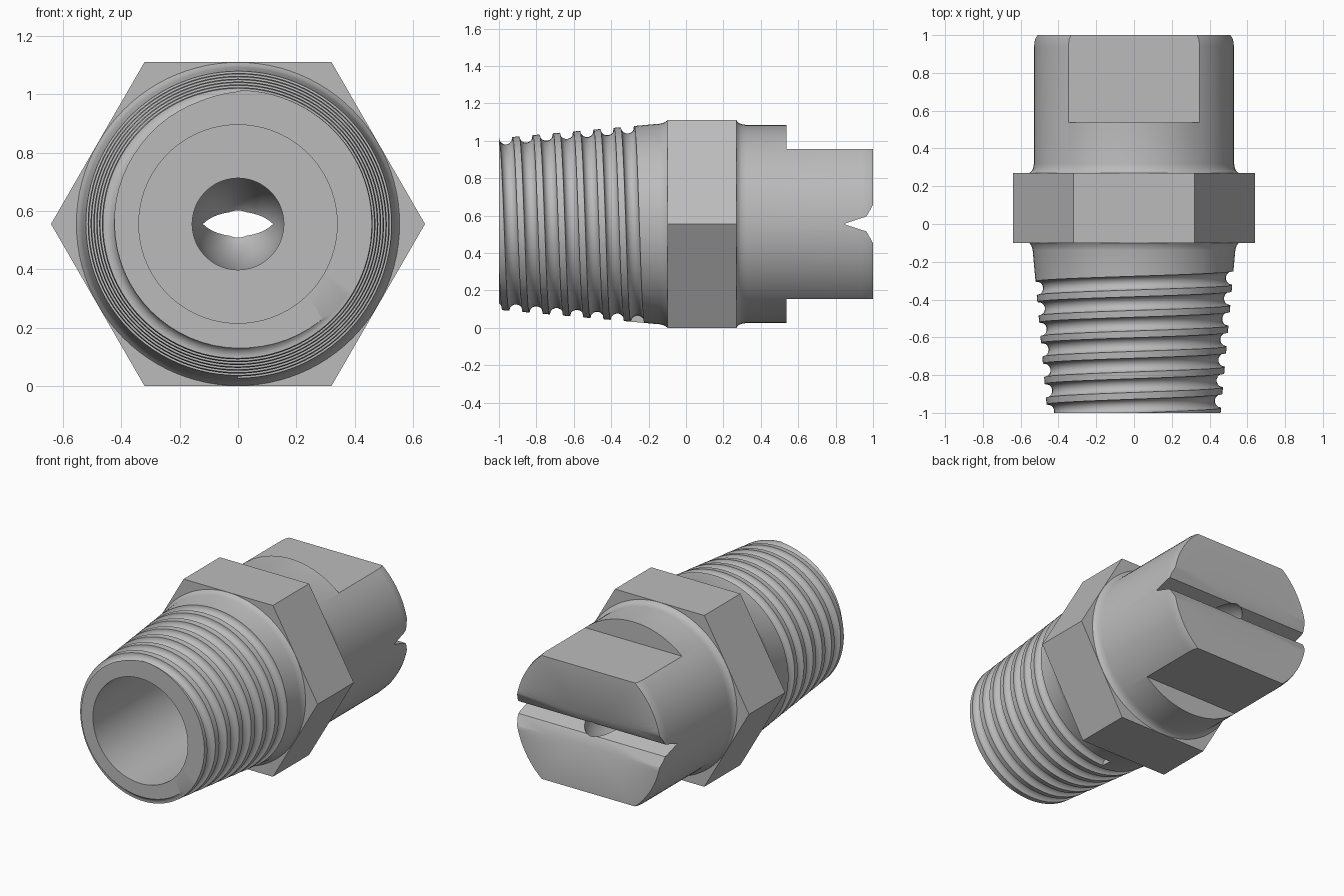
import bpy, bmesh
from math import sin, cos, pi, sqrt, radians

AXIS_Z = 0.555      # height of the nozzle axis
PITCH = 0.1085      # thread pitch

if "Cube" in bpy.data.objects:
    bpy.data.objects.remove(bpy.data.objects["Cube"])

steel = bpy.data.materials.new("grey_metal")
steel.use_nodes = True
steel.diffuse_color = (0.5, 0.5, 0.5, 1)
steel.node_tree.nodes["Principled BSDF"].inputs["Base Color"].default_value = (0.5, 0.5, 0.5, 1)


def finish(name, bm):
    bmesh.ops.recalc_face_normals(bm, faces=bm.faces)
    mesh = bpy.data.meshes.new(name)
    bm.to_mesh(mesh)
    bm.free()
    mesh.materials.append(steel)
    obj = bpy.data.objects.new(name, mesh)
    bpy.context.collection.objects.link(obj)
    return obj


def skin(bm, rings, closed):
    """Quads between successive rings of points; caps the ends if open."""
    rings = [[bm.verts.new(p) for p in ring] for ring in rings]
    n = len(rings[0])
    pairs = list(zip(rings, rings[1:]))
    if closed:
        pairs.append((rings[-1], rings[0]))
    for a, b in pairs:
        for j in range(n):
            k = (j + 1) % n
            bm.faces.new((a[j], a[k], b[k], b[j]))
    if not closed:
        bm.faces.new(rings[0])
        bm.faces.new(rings[-1])


def lathe(name, profile, sides):
    """Spin a closed (y, radius) outline about the nozzle axis."""
    bm = bmesh.new()
    angles = [2 * pi * i / sides for i in range(sides)]
    skin(bm, [[(r * cos(a), y, AXIS_Z + r * sin(a)) for y, r in profile] for a in angles], True)
    bmesh.ops.remove_doubles(bm, verts=bm.verts, dist=1e-5)
    bad = [f for f in bm.faces if f.calc_area() < 1e-10]
    bmesh.ops.delete(bm, geom=bad, context='FACES')
    return finish(name, bm)


def prism(name, outline, half_width):
    """Extrude a (y, z from axis) outline across x."""
    bm = bmesh.new()
    skin(bm, [[(x, y, AXIS_Z + z) for y, z in outline] for x in (-half_width, half_width)], False)
    return finish(name, bm)


def taper(y):
    return 0.516 + 0.09 * (y + 0.365)


def thread_cutter(radius=0.037, steps=64, turns=7, ring=16):
    """Round bar wound along the tapered helix, ending underneath."""
    bm = bmesh.new()
    rings = []
    for i in range(-turns * steps, steps // 2 + 1):
        phi = 2 * pi * i / steps
        yc = -0.313 + PITCH * i / steps
        pts = []
        for j in range(ring):
            t = 2 * pi * (j + 0.5) / ring
            r, y = taper(yc) + radius * cos(t), yc + radius * sin(t)
            pts.append((r * sin(phi), y, AXIS_Z + r * cos(phi)))
        rings.append(pts)
    skin(bm, rings, False)
    return finish("thread_cutter", bm)


def cut(obj, cutter):
    mod = obj.modifiers.new("cut", 'BOOLEAN')
    mod.operation, mod.solver, mod.object = 'DIFFERENCE', 'EXACT', cutter
    bpy.context.view_layer.objects.active = obj
    bpy.ops.object.modifier_apply(modifier=mod.name)
    bpy.data.objects.remove(cutter)


# Body: tapered outside, fillets at the collar, stepped bore with domed end
outside = [(-1, 0.34), (-1, taper(-1)), (-0.14, taper(-0.14)), (-0.115, 0.543),
           (-0.1, 0.554), (0.27, 0.554), (0.28, 0.542), (0.295, 0.534),
           (0.32, 0.53), (0.94, 0.53), (0.98, 0.527), (1, 0.521), (1, 0)]
dome_y, dome_len, dome_r = 0.587, 0.4, 0.157
dome = [(dome_y + dome_len * cos(a), dome_r * sin(a))
        for a in (pi / 2 * i / 12 for i in range(13))]
bore = [(0.45, dome_r), (0.45, 0.34)]
body = lathe("nozzle_body", outside + dome + bore, 96)

# Thread groove
cut(body, thread_cutter())

# Wrench flats above and below the tip
for side in (1, -1):
    cut(body, prism("flat_cutter", [(0.537, side * 0.4), (1.2, side * 0.4),
                                    (1.2, side * 0.8), (0.537, side * 0.8)], 0.8))

# Flared V slot across the outlet
edge = [(0.965, 0.04), (1.0, 0.103), (1.05, 0.193)]
cut(body, prism("slot_cutter", [(0.843, 0)] + edge + [(y, -z) for y, z in reversed(edge)], 0.8))

# Hexagonal collar, hollow so that the bore stays open
corner = 0.555 * 2 / sqrt(3)
collar = lathe("hex_collar", [(-0.1, 0.5), (-0.1, corner), (0.27, corner), (0.27, 0.5)], 6)

for obj in (body, collar):
    bpy.ops.object.select_all(action='DESELECT')
    obj.select_set(True)
    bpy.context.view_layer.objects.active = obj
    bpy.ops.object.shade_smooth_by_angle(angle=radians(30))
